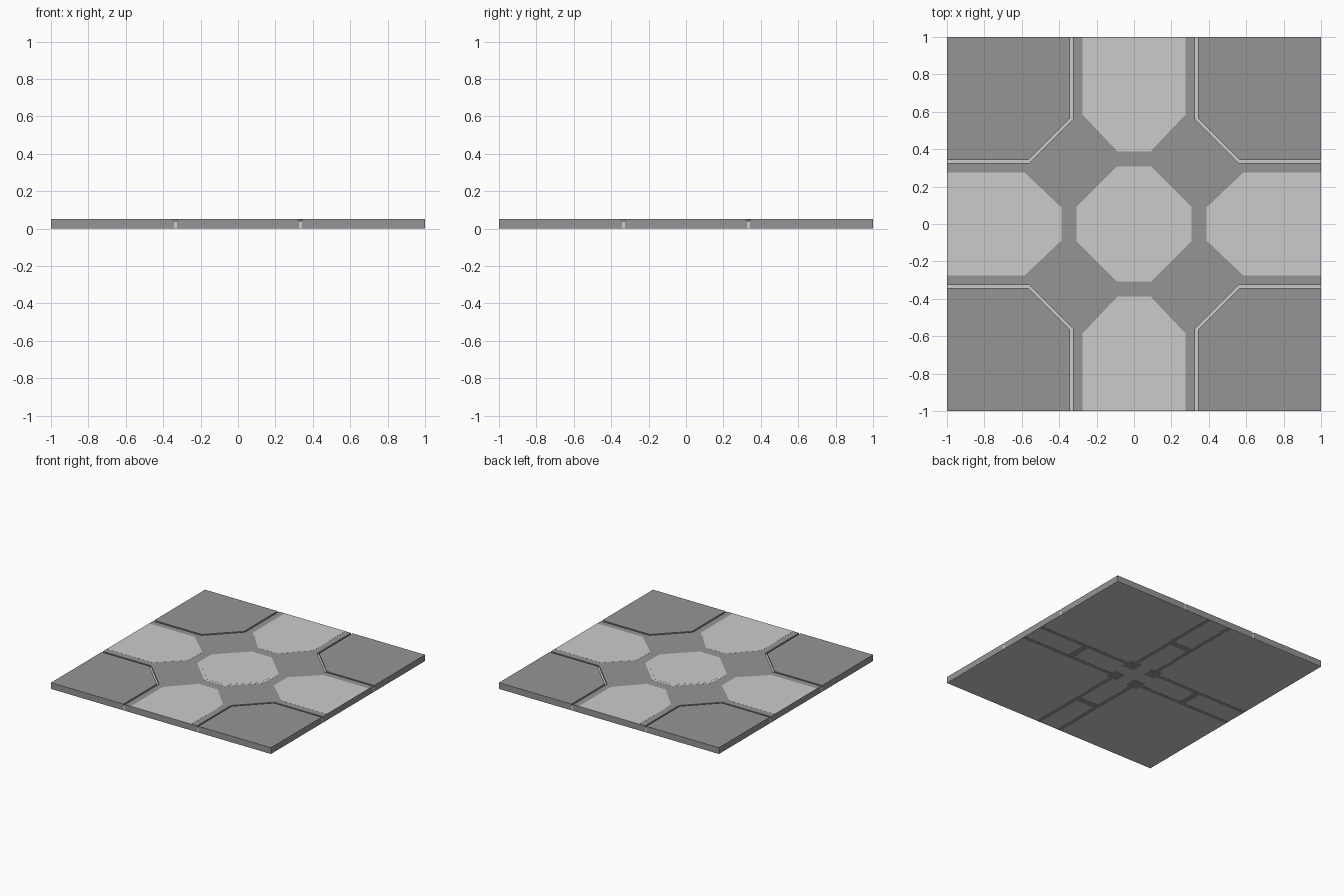
import bpy, bmesh, math

if "Cube" in bpy.data.objects:
    bpy.data.objects.remove(bpy.data.objects["Cube"])


def mat(name, g):
    m = bpy.data.materials.new(name)
    m.diffuse_color = (g, g, g, 1)
    m.use_nodes = True
    m.node_tree.nodes["Principled BSDF"].inputs["Base Color"].default_value = m.diffuse_color
    return m


DARK = mat("dark_grey", 0.30)
PANEL = mat("panel_grey", 0.62)
LIGHT = mat("light_grey", 0.75)


def turn(pts, k):
    # quarter turns about z
    for _ in range(k):
        pts = [(-y, x) for x, y in pts]
    return pts


def prisms(name, outlines, z0, z1, material):
    # extrude one or more flat outlines into one object
    bm = bmesh.new()
    for pts in outlines:
        lo = [bm.verts.new((x, y, z0)) for x, y in pts]
        hi = [bm.verts.new((x, y, z1)) for x, y in pts]
        n = len(pts)
        bm.faces.new(lo[::-1])
        bm.faces.new(hi)
        for i in range(n):
            j = (i + 1) % n
            bm.faces.new((lo[i], lo[j], hi[j], hi[i]))
    bmesh.ops.recalc_face_normals(bm, faces=bm.faces[:])
    me = bpy.data.meshes.new(name)
    bm.to_mesh(me)
    bm.free()
    me.materials.append(material)
    ob = bpy.data.objects.new(name, me)
    bpy.context.collection.objects.link(ob)
    return ob


def around(pts):
    return [turn(pts, k) for k in range(4)]


def rect(x0, x1, y0, y1):
    return [(x0, y0), (x1, y0), (x1, y1), (x0, y1)]


def octagon(r, c):
    return [p for k in range(4) for p in turn([(r, -c), (r, c)], k)]


TOP = 0.052
A, B = 0.327, 0.341      # inner and outer edge of the groove
C, D = 0.559, 0.567      # where its diagonal starts

# corner slabs
prisms("corner_slabs", around([(B, 1), (B, D), (D, B), (1, B), (1, 1)]), 0.001, TOP, DARK)

# cross-shaped slab between the grooves
cross = [p for k in range(4) for p in turn([(1, -A), (1, A), (C, A), (A, C)], k)]
prisms("cross_slab", [cross], 0.001, TOP - 0.0005, DARK)

# pale groove floors
prisms("groove_floors",
       around([(A, 1), (A, C), (C, A), (1, A), (1, B), (D, B), (B, D), (B, 1)]),
       0.001, 0.042, LIGHT)

# inlaid arm panels
prisms("arm_panels",
       around([(-0.275, 1), (-0.275, 0.585), (-0.088, 0.387),
               (0.088, 0.387), (0.275, 0.585), (0.275, 1)]),
       TOP - 0.002, TOP, PANEL)

# centre octagon with its rim
prisms("centre_rim", [octagon(0.308, 0.092)], TOP - 0.002, TOP, LIGHT)
prisms("centre_panel", [octagon(0.284, 0.084)], TOP - 0.001, TOP + 0.0005, PANEL)

# pale underside
prisms("underside", [rect(-1, 1, -1, 1)], 0.0006, 0.003, PANEL)

# dark strips, cross bars and joints below
strips = []
for s in (-1, 1):
    strips += around(rect(0.15, 1, s * 0.1 - 0.017, s * 0.1 + 0.017))
strips += around(rect(0.52, 0.575, -0.083, 0.083))
strips += around(rect(0.05, 0.15, 0.05, 0.15))
prisms("underside_strips", strips, 0, 0.002, DARK)
